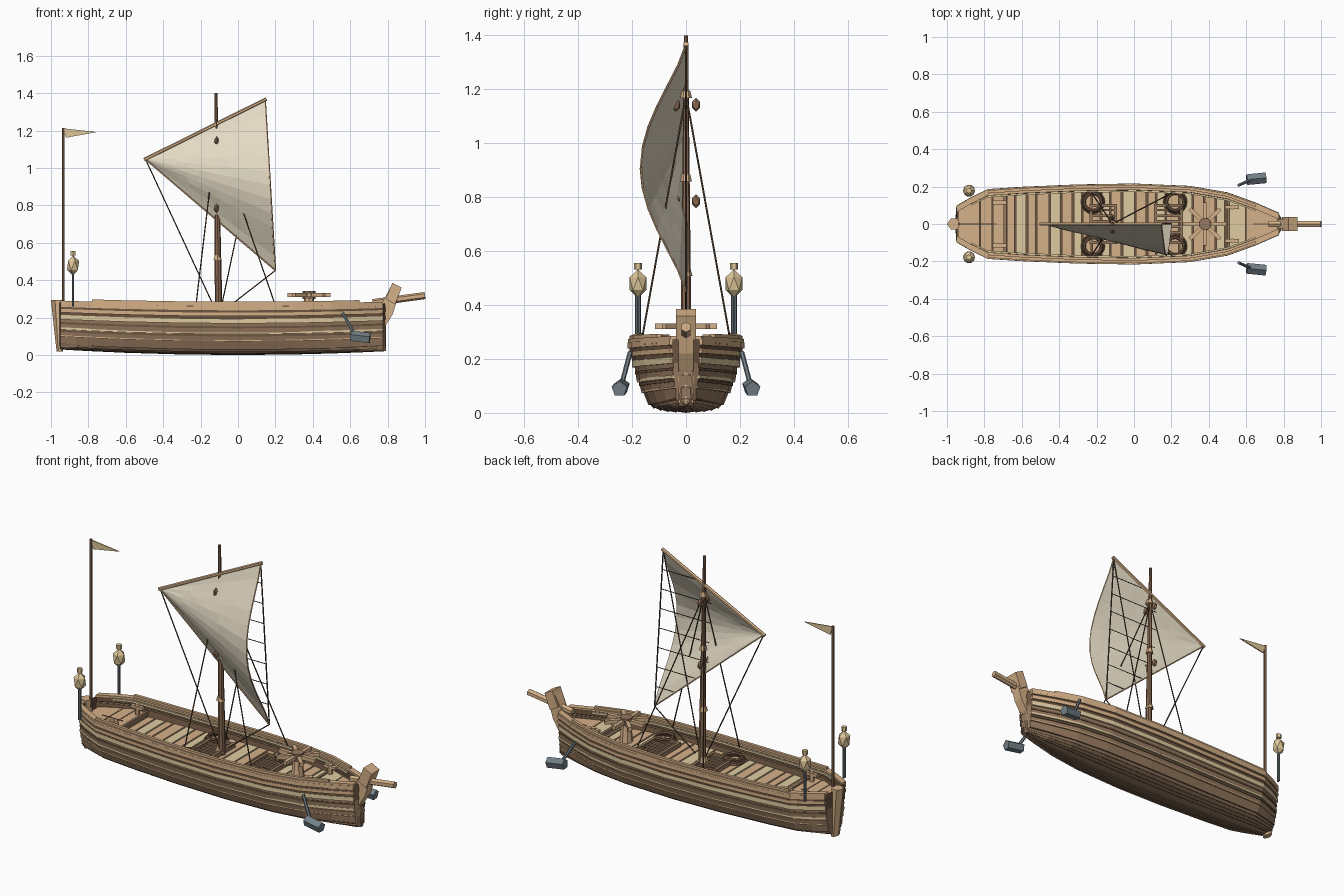
import bpy, bmesh, math, random
from mathutils import Vector

random.seed(4)
if "Cube" in bpy.data.objects:
    bpy.data.objects.remove(bpy.data.objects["Cube"])


def material(name, hexcode):
    m = bpy.data.materials.new(name)
    m.use_nodes = True
    rgb = [(int(hexcode[i:i + 2], 16) / 255) ** 2.2 for i in (0, 2, 4)]
    m.diffuse_color = (*rgb, 1)
    m.node_tree.nodes["Principled BSDF"].inputs["Base Color"].default_value = (*rgb, 1)
    return m


DARK = material("dark wood", "6C5542")
BROWN = material("brown wood", "94785F")
TAN = material("tan wood", "D4AF87")
PALE = material("pale wood", "DECA9F")
MAST = material("mast wood", "886953")
ROPE = material("rope", "5E4C3D")
SAIL = material("sailcloth", "E2D8C2")
METAL = material("blue grey metal", "737F86")
GLOW = material("lantern glass", "DEC698")


def finish(name, bm, mat):
    bmesh.ops.remove_doubles(bm, verts=bm.verts, dist=1e-5)
    bmesh.ops.recalc_face_normals(bm, faces=bm.faces)
    me = bpy.data.meshes.new(name)
    bm.to_mesh(me)
    bm.free()
    me.materials.append(mat)
    ob = bpy.data.objects.new(name, me)
    bpy.context.collection.objects.link(ob)
    return ob


def box(name, loc, size, mat, turn=0):
    bm = bmesh.new()
    bmesh.ops.create_cube(bm, size=1)
    bmesh.ops.scale(bm, vec=size, verts=bm.verts)
    ob = finish(name, bm, mat)
    ob.location, ob.rotation_euler = loc, (0, 0, turn)


def gem(name, loc, size, mat):
    """Faceted twenty-sided ball."""
    bm = bmesh.new()
    bmesh.ops.create_icosphere(bm, subdivisions=1, radius=1)
    bmesh.ops.scale(bm, vec=size, verts=bm.verts)
    finish(name, bm, mat).location = loc


def rod(name, a, b, r, mat, sides=6, r2=None):
    a, b = Vector(a), Vector(b)
    bm = bmesh.new()
    bmesh.ops.create_cone(bm, cap_ends=True, segments=sides, radius1=r,
                          radius2=r if r2 is None else r2, depth=(b - a).length)
    ob = finish(name, bm, mat)
    ob.location = (a + b) / 2
    ob.rotation_euler = (b - a).to_track_quat("Z", "Y").to_euler()


def sweep(name, rings, mat, sides=(1, -1)):
    """Closed rings joined into a solid, repeated on both sides of the boat."""
    bm = bmesh.new()
    for s in sides:
        rows = [[bm.verts.new((x, y * s, z)) for x, y, z in ring] for ring in rings]
        for p, q in zip(rows, rows[1:]):
            for i in range(len(p)):
                j = (i + 1) % len(p)
                bm.faces.new((p[i], p[j], q[j], q[i]))
        bm.faces.new(rows[0])
        bm.faces.new(rows[-1])
    return finish(name, bm, mat)


def slab(name, outline, half, mat):
    """Side outline in x and z, given a thickness in y."""
    sweep(name, [[(x, y, z) for x, z in outline] for y in (-half, half)], mat, (1,))


# Hull lines: half beam along the length, and one cross-section
STATIONS = [(-.955, .02), (-.95, .088), (-.87, .135), (-.78, .178), (-.6, .19), (-.3, .203),
            (0, .208), (.3, .195), (.5, .16), (.65, .105), (.775, .05), (.79, .02)]
SECTION = [(0, 0), (.15, .006), (.29, .012), (.42, .03), (.55, .06), (.64, .11), (.76, .28),
           (.85, .46), (.92, .66), (.98, .84), (1, 1)]


def lookup(points, v):
    for (v0, w0), (v1, w1) in zip(points, points[1:]):
        if v <= v1:
            return w0 + (w1 - w0) * (v - v0) / (v1 - v0)
    return points[-1][1]


def beam(x):
    return lookup(STATIONS, x)


def flare(t):
    return lookup([(t, f) for f, t in SECTION], t)


def height(x, t):
    low, top = .003 + .033 * x * x, .262 + .02 * x * x
    return low + (top - low) * t


# Overlapping hull planks
colours = [BROWN] * 8 + [DARK, DARK]
for i, ((f0, t0), (f1, t1)) in enumerate(zip(SECTION, SECTION[1:])):
    rings = []
    for x, b in STATIONS:
        z0, z1 = height(x, t0), height(x, t1)
        rings.append([(x, b * f0 + (.006 if i else 0), z0 - .003), (x, b * f1, z1),
                      (x, max(0, b * f1 - .018), z1 + .004 * (t1 < 1)),
                      (x, max(0, b * f0 - .018), z0 + .012)])
    sweep("hull_plank_%d" % i, rings, colours[i])

# Rubbing strips along the sides
for n, (t, h, out, mat) in enumerate([(.1, .006, .009, DARK), (.27, .007, .009, TAN), (.37, .011, .007, DARK),
                                      (.42, .012, .01, PALE), (.54, .01, .007, DARK),
                                      (.64, .024, .01, PALE), (.79, .019, .011, TAN), (.91, .023, .011, TAN)]):
    rings = []
    for x, b in STATIONS[1:-1]:
        y, z = b * flare(t), height(x, t)
        rings.append([(x, y + out, z), (x, y + out, z + h), (x, y - .01, z + h), (x, y - .01, z)])
    sweep("side_strip_%d" % n, rings, mat)

# Gunwale: wide cap with a narrower rail on top
for name, inner, outer, base, h, mat, part in [
        ("gunwale", .026, .008, 0, .011, TAN, STATIONS[1:-1]),
        ("top_rail", .014, .002, .011, .012, TAN, STATIONS[3:-2]),
        ("inner_rail", .036, -.027, -.012, .012, PALE, STATIONS[2:-2])]:
    rings = []
    for x, b in part:
        z = height(x, 1) + base
        rings.append([(x, b + outer, z), (x, b + outer, z + h), (x, b - inner, z + h), (x, b - inner, z)])
    sweep(name, rings, mat)

# Nail heads
for k in range(44):
    x = -.9 + k * .038
    for s in (1, -1):
        box("nail", (x, s * (beam(x) * .98 + .009), height(x, .95)), (.005, .006, .005), DARK)


# Decks: dark underlay, cross planks and raised end decks
def deck(name, x0, x1, z, mat, h=.012):
    xs = [x0] + [x for x, b in STATIONS if x0 < x < x1] + [x1]
    rings = [[(x, y, zz) for y, zz in ((w, z), (w, z - h), (-w, z - h), (-w, z))]
             for x in xs for w in [max(.01, beam(x) - .019)]]
    sweep(name, rings, mat, (1,))


deck("under_deck", -.94, .77, .188, DARK)
x, k = -.68, 0
while x < .49:
    w = random.choice((.05, .062, .072))
    deck("deck_plank", x, min(x + w - .009, .5), .202, (TAN, PALE, TAN, TAN, PALE)[k % 5])
    x, k = x + w, k + 1
for name, x0, x1, mat in (("fore_deck", .5, .595, PALE), ("fore_deck", .6, .77, TAN),
                          ("aft_deck", -.755, -.69, TAN), ("aft_deck", -.82, -.76, TAN),
                          ("stern_deck", -.94, -.825, TAN)):
    deck(name, x0, x1, .222, mat, .03)
for x in (-.69, .505):
    box("deck_step", (x, 0, .218), (.014, 2 * beam(x) - .04, .025), BROWN)
for x in (-.8, .7):
    box("deck_seam", (x, 0, .2225), (.13, .005, .004), DARK)

# Stem, stern post and bowsprit
slab("stem", [(.765, .035), (.765, .27), (.825, .38), (.87, .36), (.828, .22), (.785, .15), (.785, .035)],
     .027, TAN)
slab("stem_head", [(.79, .3), (.825, .385), (.875, .36), (.84, .27)], .037, TAN)
sweep("stern_post", [[(cx + .5 * w * dx, .03 * dy, z) for dx, dy in
                      ((-1, 0), (-.4, 1), (.5, 1), (1, 0), (.5, -1), (-.4, -1))]
                     for cx, w, z in ((-.953, .034, .018), (-.964, .072, .293))], TAN, (1,))
rod("bowsprit", (.72, 0, .28), (1, 0, .318), .019, TAN, 6)

# Mooring bitts
for x, y in ((-.72, .115), (.525, .09)):
    for s in (1, -1):
        rod("bitt_post", (x, s * y, .2), (x, s * y, .275), .014, TAN)
        box("bitt_bar", (x, s * y, .262), (.075, .02, .016), TAN)

# Hatch gratings
for x, w in ((-.165, .13), (.185, .14)):
    for s in (1, -1):
        box("hatch_side", (x, s * .1, .212), (w, .016, .03), BROWN)
        box("hatch_end", (x + s * w / 2, 0, .212), (.016, .216, .03), BROWN)
    for k in range(6):
        box("hatch_slat", (x, -.075 + k * .03, .21), (w, .013, .018), BROWN)

# Rope coils
for x in (-.22, .22):
    for s in (1, -1):
        for k, r in enumerate((.058, .052, .045)):
            bpy.ops.mesh.primitive_torus_add(major_segments=16, minor_segments=6, major_radius=r,
                                             minor_radius=.007, location=(x, s * .118, .21 + k * .009))
            bpy.context.object.name = "rope_coil"
            bpy.context.object.data.materials.append((MAST, ROPE, MAST)[k])

# Capstan
rod("capstan_drum", (.38, 0, .2), (.38, 0, .3), .036, TAN, 8, .026)
rod("capstan_head", (.38, 0, .3), (.38, 0, .342), .034, BROWN, 8)
for k in range(4):
    box("capstan_bar", (.38, 0, .321), (.23, .021, .021), TAN, k * math.pi / 4)

# Mast, bands and pulley blocks
rod("mast", (-.103, 0, .19), (-.118, 0, 1.4), .021, MAST, 8, .008)
for z, r in ((.23, .028), (.52, .024), (.87, .022), (1.18, .022)):
    rod("mast_band", (-.11, 0, z - .012), (-.11, 0, z + .015), r, TAN, 6, r * .7)
for z in (.785, 1.143):
    for s in (1, -1):
        gem("pulley_block", (-.115, s * .037, z), (.014, .017, .026), MAST)

# Billowing three-cornered sail with slightly uneven panels
A, B, C = Vector((-.495, 0, 1.047)), Vector((.145, 0, 1.365)), Vector((.2, 0, .452))


def cloth(u, v):
    p = A + u * ((1 - v) * (B - A) + v * (C - A))
    p.y -= .168 * u * max(0, math.sin(math.pi * v)) ** 1.3
    return p


N = 12
bm = bmesh.new()
grid = [[bm.verts.new(cloth(i / N, j / N)) for j in range(N + 1)] for i in range(N + 1)]
for i in range(2, N):
    for j in range(1, N):
        grid[i][j].co.y += random.uniform(-.002, .002)
for i in range(N):
    for j in range(N):
        bm.faces.new((grid[i][j], grid[i][j + 1], grid[i + 1][j + 1], grid[i + 1][j]))
bmesh.ops.dissolve_degenerate(bm, dist=1e-5, edges=bm.edges)
sail = finish("sail", bm, SAIL)
sail.modifiers.new("thickness", "SOLIDIFY").thickness = .004

along = (B - A).normalized() * .008
rod("yard", A - along, B + along, .01, TAN)
rod("foot_rope", A, C, .005, TAN, 5)
rod("leech_rope", B, C, .004, ROPE, 5)
for j in range(N):
    rod("sail_edge", cloth(1, j / N), cloth(1, (j + 1) / N), .004, TAN, 5)

# Level ropes across the hollow of the sail
for k in range(1, 8):
    p = B.lerp(C, k / 8)
    luff = B.lerp(A, (B.z - p.z) / (B.z - A.z)) if p.z > A.z else A.lerp(C, (A.z - p.z) / (A.z - C.z))
    rod("sail_tie", p, (max(luff.x, p.x - .32), 0, p.z), .0025, ROPE, 4)

# Rigging
for s in (1, -1):
    for x in (-.225, .2):
        rod("shroud", (-.116, 0, 1.18), (x, s * .165, .265), .0035, ROPE, 5)
for top, foot in ((A, -.125), (B, -.09), (C, -.06)):
    rod("sheet_rope", top, (foot, 0, .25), .0035, ROPE, 5)

# Flagstaff with pennant
rod("flagstaff", (-.935, 0, .25), (-.935, 0, 1.215), .008, MAST)
slab("pennant", [(-.935, 1.212), (-.755, 1.192), (-.92, 1.162)], .003, GLOW)

# Stern lanterns and hanging anchors
for s in (1, -1):
    x, y = -.882, s * .178
    for d in (-.005, .005):
        rod("lantern_post", (x, y + d, .26), (x, y + d, .44), .006, METAL, 6)
    gem("lantern", (x, y, .479), (.036, .036, .054), GLOW)
    rod("lantern_cap", (x, y, .531), (x, y, .555), .015, GLOW, 6)
    rod("anchor_shank", (.56, s * .207, .225), (.63, s * .24, .1), .009, METAL, 6)
    rod("anchor_head", (.603, s * .237, .1), (.705, s * .247, .088), .03, METAL, 5)
